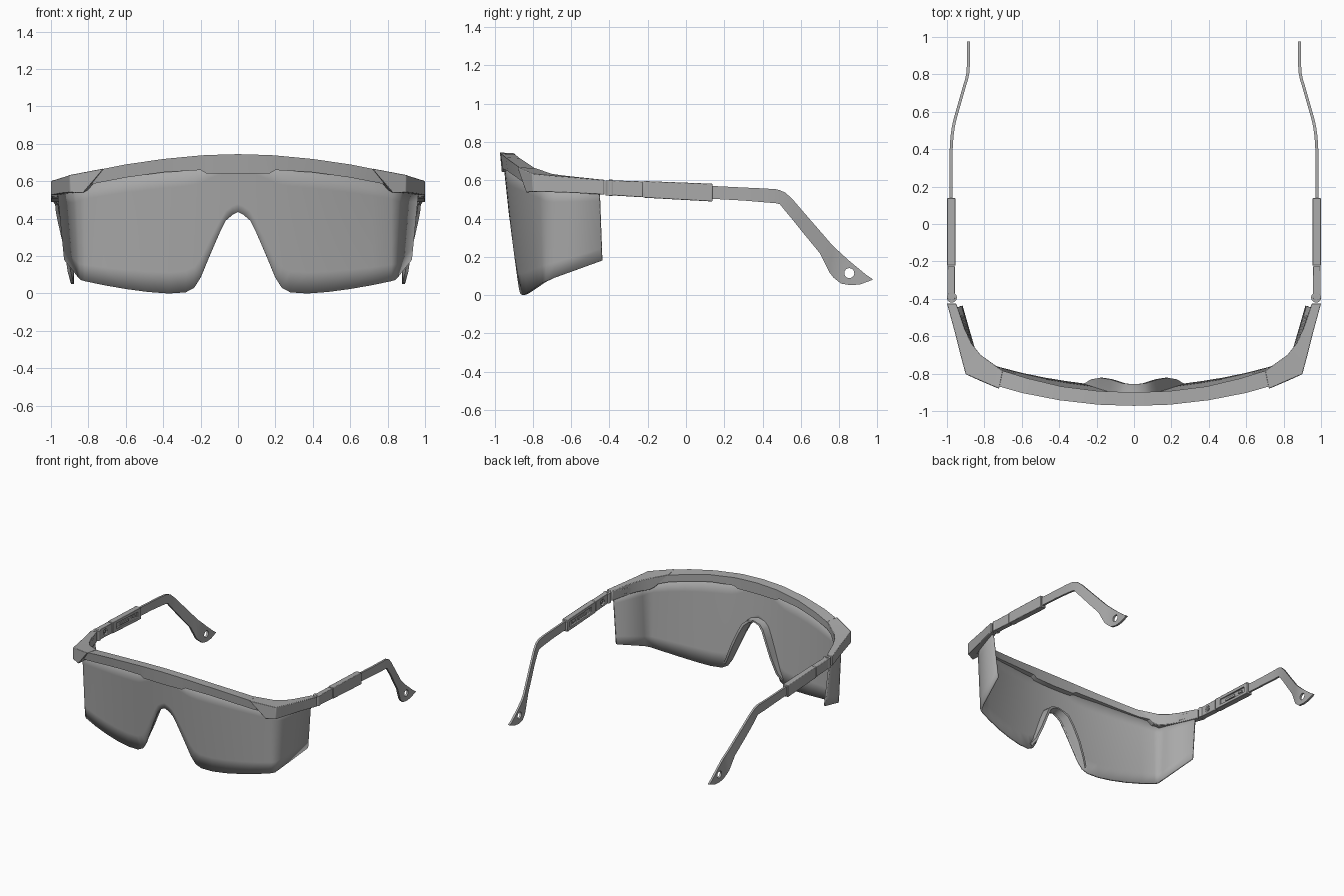
import bpy, bmesh
from mathutils import Vector

if "Cube" in bpy.data.objects:
    bpy.data.objects.remove(bpy.data.objects["Cube"])

grey = bpy.data.materials.new("plain grey")
grey.use_nodes = True
COLOUR = (0.4, 0.4, 0.4, 1)
grey.diffuse_color = COLOUR
grey.node_tree.nodes["Principled BSDF"].inputs["Base Color"].default_value = COLOUR


def select(ob):
    bpy.ops.object.select_all(action='DESELECT')
    ob.select_set(True)
    bpy.context.view_layer.objects.active = ob


def make(name, bm, bevel=0, thickness=0, cutters=(), angle=0.6):
    """Turn a bmesh of the left half into a mirrored, shaded object."""
    mesh = bpy.data.meshes.new(name)
    bm.to_mesh(mesh)
    bm.free()
    ob = bpy.data.objects.new(name, mesh)
    bpy.context.collection.objects.link(ob)
    mesh.materials.append(grey)
    select(ob)
    for cutter in cutters:
        mod = ob.modifiers.new("cut", 'BOOLEAN')
        mod.object = cutter
        mod.solver = 'EXACT'
        bpy.ops.object.modifier_apply(modifier=mod.name)
        bpy.data.objects.remove(cutter)
    select(ob)
    bpy.ops.object.shade_smooth_by_angle(angle=angle)
    mirror = ob.modifiers.new("mirror", 'MIRROR')
    mirror.merge_threshold = 0.0005
    if thickness:
        solid = ob.modifiers.new("thickness", 'SOLIDIFY')
        solid.thickness = thickness
        solid.offset = -1
    if bevel:
        mod = ob.modifiers.new("soft edges", 'BEVEL')
        mod.width = bevel
        mod.segments = 2
        mod.limit_method = 'ANGLE'
    return ob


def loft(sections, cap_start=True):
    """Join equal closed rings into a skin, capped at the ends."""
    bm = bmesh.new()
    rings = [[bm.verts.new(p) for p in s] for s in sections]
    n = len(rings[0])
    for a, b in zip(rings, rings[1:]):
        for i in range(n):
            j = (i + 1) % n
            bm.faces.new((a[i], a[j], b[j], b[i]))
    if cap_start:
        bm.faces.new(rings[0][::-1])
    bm.faces.new(rings[-1])
    bmesh.ops.recalc_face_normals(bm, faces=bm.faces)
    return bm


def ring(y, x0, x1, z0, z1):
    return [(x0, y, z0), (x1, y, z0), (x1, y, z1), (x0, y, z1)]


def cylinder(centre, radius, depth, axis):
    bm = bmesh.new()
    bmesh.ops.create_cone(bm, cap_ends=True, segments=24, radius1=radius,
                          radius2=radius, depth=depth)
    turn = Vector((0, 0, 1)).rotation_difference(Vector(axis)).to_matrix()
    bmesh.ops.rotate(bm, verts=bm.verts, matrix=turn)
    bmesh.ops.translate(bm, verts=bm.verts, vec=centre)
    return bm


def cutter(bm):
    mesh = bpy.data.meshes.new("cutter")
    bm.to_mesh(mesh)
    bm.free()
    ob = bpy.data.objects.new("cutter", mesh)
    ob.hide_render = True
    bpy.context.collection.objects.link(ob)
    return ob


# Wraparound lens: curved front with a nose notch, rounded corner, side shield
def lens_y(x, z):
    return -0.88 - 0.107 * z + (0.14 + 0.08 * z) * (x / 0.84) ** 2


notch = [(0, .435), (.03, .42), (.065, .39), (.1, .32), (.15, .205),
         (.2, .085), (.235, .03)]
bottom = notch + [(.28, .006), (.37, 0), (.48, .008), (.6, .024), (.72, .045), (.82, .066)]
columns = []
for x, zb in bottom:
    zt = 0.7 - 0.16 * x * x
    columns.append([(x, lens_y(x, z), z) for z in (zb + (zt - zb) * t / 6 for t in range(7))])
for low, high in [((.843, -.732, .073), (.866, -.735, .575)),
                  ((.858, -.69, .09), (.882, -.69, .565)),
                  ((.93, -.44, .18), (.967, -.455, .555))]:
    columns.append([Vector(low).lerp(Vector(high), t / 6) for t in range(7)])
bm = bmesh.new()
grid = [[bm.verts.new(p) for p in c] for c in columns]
for a, b in zip(grid, grid[1:]):
    for i in range(6):
        bm.faces.new((a[i], b[i], b[i + 1], a[i + 1]))
make("lens", bm, thickness=0.014, angle=0.9)

# Nose flange running backward from the notch edge
sections = []
depths = [.07, .072, .08, .082, .075, .05, .02]
for (x, z), d in zip(notch, depths):
    y = lens_y(x, z)
    out = min(x, .015)
    sections.append([(x, y + .002, z), (x + out * .5, y + d * .6, z + .004),
                     (x + out, y + d, z + .01), (x + out * 2, y + d, z + .02),
                     (x + out * 2, y + d * .5, z + .02), (x + out * 2, y + .008, z + .025)])
make("nose_flange", loft(sections, cap_start=False), angle=0.9)

# Brow bar: outer x, outer y, inner x, inner y, top z, bottom z
brow = [(0, -.972, 0, -.9, .745, .642), (.17, -.967, .17, -.894, .74, .642),
        (.2, -.965, .2, -.892, .738, .66), (.4, -.942, .39, -.868, .719, .648),
        (.6, -.903, .57, -.825, .69, .62), (.73, -.866, .7, -.785, .664, .595),
        (.86, -.81, .8, -.72, .638, .57)]
sections = [[(ox, oy, zt), (ix, iy, zt - .004), (ix, iy, zb + .01), (ox, oy + .01, zb)]
            for ox, oy, ix, iy, zt, zb in brow]
make("brow_bar", loft(sections, cap_start=False))

# Corner block: overlaps the brow with a slanted front edge, runs to the hinge
sections = [[(.72, -.882, .668), (.7, -.785, .664), (.79, -.73, .56), (.83, -.835, .535)]]
for ox, oy, ix, iy, zt, zb in [(.9, -.803, .82, -.70, .634, .54),
                               (.925, -.71, .868, -.64, .625, .538),
                               (.955, -.59, .905, -.56, .616, .534),
                               (1, -.425, .95, -.425, .602, .525)]:
    sections.append([(ox, oy, zt), (ix, iy, zt), (ix, iy, zb), (ox, oy, zb)])
make("corner_block", loft(sections), bevel=0.004)

# Raised panel on the inside of the corner block
panel = []
for x, y in [(.896, -.58), (.942, -.45)]:
    panel.append([(x, y, .55), (x + .02, y, .55), (x + .02, y, .593), (x, y, .593)])
make("inner_panel", loft(panel), bevel=0.003)

# Hinge knuckle with its pin
make("hinge_knuckle", cylinder((.974, -.393, .56), .027, .078, (0, 0, 1)))
make("hinge_pin", cylinder((.974, -.393, .56), .01, .086, (0, 0, 1)))

# Hinge arm and sliding sleeve, with recesses on the inner faces
pit = cutter(cylinder((.955, -.31, .556), .022, .024, (1, 0, 0)))
make("hinge_arm", loft([ring(-.405, .957, .998, .522, .6),
                        ring(-.225, .957, .998, .511, .594)]), bevel=.004, cutters=[pit])
make("pit_button", cylinder((.965, -.31, .556), .01, .014, (1, 0, 0)))
slot = cutter(loft([ring(-.17, .94, .968, .53, .572), ring(.1, .94, .968, .513, .558)]))
make("sleeve", loft([ring(-.222, .954, 1, .509, .596),
                     ring(.138, .954, 1, .489, .582)]), bevel=.004, cutters=[slot])
for name, y, half in [("slot_catch", -.06, .05), ("slot_stop", .05, .02)]:
    make(name, loft([ring(y - half, .959, .975, .535, .55),
                     ring(y + half, .959, .975, .53, .546)]))

# Temple arm: y, top z, bottom z, centre x
temple = [(.1, .572, .505, .979), (.3, .562, .494, .979), (.41, .557, .485, .977),
          (.47, .553, .48, .973), (.49, .548, .475, .97), (.52, .535, .438, .966),
          (.56, .497, .39, .957), (.62, .427, .315, .94), (.7, .335, .218, .917),
          (.75, .277, .118, .903), (.77, .255, .092, .896), (.81, .218, .06, .888),
          (.86, .173, .052, .885), (.91, .132, .056, .885), (.94, .107, .067, .885),
          (.975, .084, .08, .885)]
hole = cutter(cylinder((.885, .853, .115), .026, .1, (1, 0, 0)))
make("temple_arm", loft([ring(y, x - .008, x + .008, zb, zt) for y, zt, zb, x in temple]),
     cutters=[hole])
